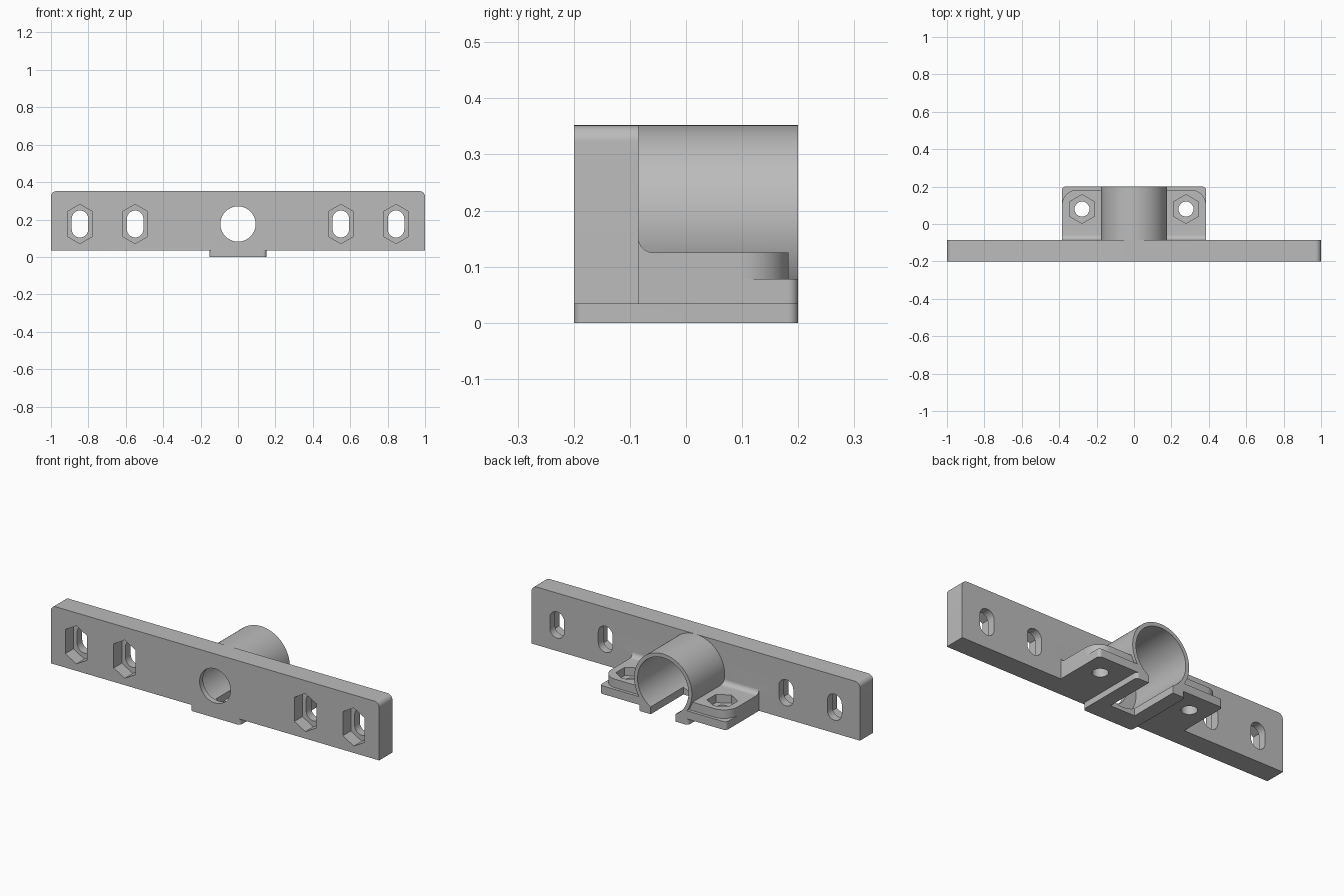
import bpy, bmesh
from math import pi, sin, cos
from mathutils import Matrix

old = bpy.data.objects.get("Cube")
if old:
    bpy.data.objects.remove(old, do_unlink=True)

grey = bpy.data.materials.new("plain grey")
grey.use_nodes = True
grey.diffuse_color = (0.5, 0.5, 0.5, 1)
grey.node_tree.nodes["Principled BSDF"].inputs["Base Color"].default_value = (0.5, 0.5, 0.5, 1)

AXES = {
    "x": lambda a, b, d: (d, a, b),
    "y": lambda a, b, d: (a, d, b),
    "z": lambda a, b, d: (a, b, d),
}


def prism(name, outline, axis, start, end):
    """Extrude a 2D outline along an axis."""
    bm = bmesh.new()
    face = bm.faces.new([bm.verts.new(AXES[axis](a, b, start)) for a, b in outline])
    moved = bmesh.ops.extrude_face_region(bm, geom=[face])["geom"]
    step = AXES[axis](0, 0, end - start)
    bmesh.ops.translate(bm, vec=step, verts=[v for v in moved if isinstance(v, bmesh.types.BMVert)])
    bmesh.ops.recalc_face_normals(bm, faces=bm.faces)
    mesh = bpy.data.meshes.new(name)
    bm.to_mesh(mesh)
    bm.free()
    mesh.materials.append(grey)
    obj = bpy.data.objects.new(name, mesh)
    bpy.context.collection.objects.link(obj)
    return obj


def ring(a, b, r, sides=64, stretch=0.0):
    """Regular polygon with a corner up; stretch pulls its halves apart in b."""
    pts = []
    for i in range(sides):
        t = pi / 2 + 2 * pi * i / sides
        pts.append((a + r * cos(t), b + r * sin(t)))
    if not stretch:
        return pts
    out = []
    for p, q in pts:
        if abs(q - b) < 1e-6:
            pair = (stretch, -stretch) if p < a else (-stretch, stretch)
            out += [(p, q + s) for s in pair]
        else:
            out.append((p, q + (stretch if q > b else -stretch)))
    return out


def rounded(a0, a1, b0, b1, low, high, steps=10):
    """Rectangle with one corner radius on the low-b side and one on the high-b side."""
    corners = [(a1, b0, low, -1, 1), (a1, b1, high, -1, -1), (a0, b1, high, 1, -1), (a0, b0, low, 1, 1)]
    pts = []
    for k, (a, b, r, sa, sb) in enumerate(corners):
        if r == 0:
            pts.append((a, b))
            continue
        for i in range(steps + 1):
            t = (k - 1 + i / steps) * pi / 2
            pts.append((a + sa * r + r * cos(t), b + sb * r + r * sin(t)))
    return pts


def combine(target, tool, operation):
    mod = target.modifiers.new(operation.title(), "BOOLEAN")
    mod.operation, mod.solver, mod.object = operation, "EXACT", tool
    bpy.context.view_layer.objects.active = target
    bpy.ops.object.modifier_apply(modifier=mod.name)
    bpy.data.objects.remove(tool, do_unlink=True)


FRONT, FACE, BACK = -0.2, -0.085, 0.2
AXIS_Z, TUBE_R, BORE_R = 0.176, 0.176, 0.155

# Long mounting plate
bracket = prism("mounting_bracket", rounded(-1, 1, 0.033, 0.352, 0, 0.03), "y", FRONT, FACE)

# Clamp tube, stepped flange, fillet and foot
fillet = [(FACE - 0.02, 0.1), (FACE - 0.02, 0.152), (FACE, 0.152)]
fillet += [(FACE + 0.027 - 0.027 * cos(t), 0.152 - 0.027 * sin(t)) for t in [i * pi / 16 for i in range(1, 9)]]
fillet += [(FACE + 0.027, 0.1)]
for part in (
    prism("lower_flange", rounded(-0.385, 0.385, -0.12, BACK, 0, 0.018), "z", 0.033, 0.078),
    prism("upper_flange", rounded(-0.385, 0.385, -0.12, 0.183, 0, 0.083), "z", 0.06, 0.125),
    prism("flange_fillet", fillet, "x", -0.385, 0.385),
    prism("foot", rounded(-0.152, 0.152, FRONT, BACK, 0.018, 0.018), "z", 0, 0.06),
    prism("clamp_tube", ring(0, AXIS_Z, TUBE_R, 96), "y", -0.12, BACK),
):
    combine(bracket, part, "UNION")

# Bore, front opening and the slit under the tube
cuts = [
    prism("bore", ring(0, AXIS_Z, BORE_R, 96), "y", -0.17, 0.3),
    prism("front_opening", ring(0, AXIS_Z, 0.094), "y", -0.3, 0),
    prism("slit", rounded(-0.075, 0.075, FACE, 0.3, 0, 0), "z", -0.1, 0.1),
]

# Slotted bolt holes with nut pockets in the plate
for x in (-0.845, -0.55, 0.55, 0.845):
    cuts.append(prism("nut_pocket", ring(x, AXIS_Z, 0.077, 6, 0.028), "y", -0.3, -0.13))
    cuts.append(prism("bolt_slot", ring(x, AXIS_Z, 0.044, 48, 0.028), "y", -0.3, 0))

# Bolt holes with nut pockets in the flange
for x in (-0.278, 0.278):
    cuts.append(prism("flange_pocket", ring(x, 0.08, 0.077, 6), "z", 0.08, 0.14))
    cuts.append(prism("flange_hole", ring(x, 0.08, 0.04, 48), "z", -0.1, 0.3))

for cut in cuts:
    combine(bracket, cut, "DIFFERENCE")

bpy.ops.object.select_all(action="DESELECT")
bracket.select_set(True)
bpy.context.view_layer.objects.active = bracket
bpy.ops.object.shade_smooth_by_angle(angle=pi / 6)
